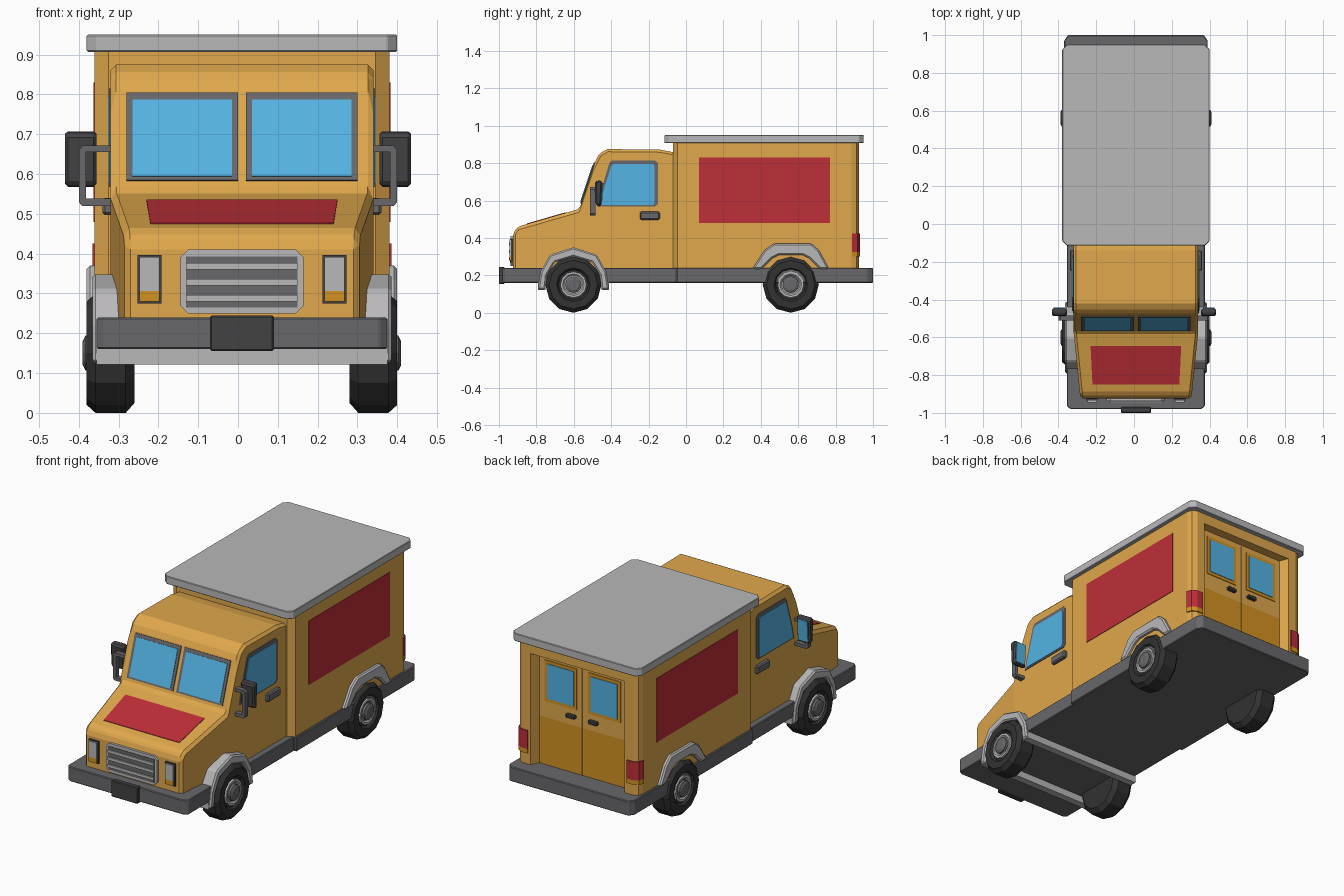
import bpy, bmesh, math
from mathutils import Vector

if "Cube" in bpy.data.objects:
    bpy.data.objects.remove(bpy.data.objects["Cube"])

CX = 0.01  # the body is centred slightly off x = 0


def material(name, r, g, b):
    m = bpy.data.materials.new(name)
    lin = [(c / 255 / 12.92 if c < 11 else ((c / 255 + 0.055) / 1.055) ** 2.4) for c in (r, g, b)]
    m.diffuse_color = (*lin, 1)
    m.use_nodes = True
    m.node_tree.nodes["Principled BSDF"].inputs["Base Color"].default_value = m.diffuse_color
    return m


YELLOW = material("body yellow", 224, 168, 76)
AMBER = material("amber", 212, 146, 34)
RED = material("panel red", 190, 46, 56)
BLUE = material("glass blue", 84, 180, 228)
LIGHT = material("light grey", 186, 184, 186)
GREY = material("trim grey", 104, 104, 107)
DARK = material("dark grey", 66, 66, 68)
TYRE = material("tyre black", 50, 50, 51)


def finish(name, bm, mat, bevel=0):
    bmesh.ops.recalc_face_normals(bm, faces=bm.faces)
    me = bpy.data.meshes.new(name)
    bm.to_mesh(me)
    bm.free()
    me.materials.append(mat)
    ob = bpy.data.objects.new(name, me)
    bpy.context.collection.objects.link(ob)
    if bevel:
        mod = ob.modifiers.new("bevel", "BEVEL")
        mod.width, mod.segments, mod.limit_method = bevel, 1, "ANGLE"
    return ob


def sweep(pts, vec):
    """Closed solid: polygon of 3D points extruded along vec."""
    bm = bmesh.new()
    a = [bm.verts.new(p) for p in pts]
    b = [bm.verts.new(Vector(p) + Vector(vec)) for p in pts]
    bm.faces.new(a)
    bm.faces.new(b[::-1])
    for i in range(len(a)):
        j = (i + 1) % len(a)
        bm.faces.new((a[i], b[i], b[j], a[j]))
    return bm


def prism(name, pts, axis, lo, hi, mat, bevel=0):
    k = "xyz".index(axis)
    pts3 = [[*p[:k], lo, *p[k:]] for p in pts]
    vec = [0, 0, 0]
    vec[k] = hi - lo
    return finish(name, sweep(pts3, vec), mat, bevel)


def box(name, x0, x1, y0, y1, z0, z1, mat, bevel=0):
    return prism(name, [(x0, y0), (x1, y0), (x1, y1), (x0, y1)], "z", z0, z1, mat, bevel)


def chamfered(x0, x1, y0, y1, c):
    return [(x0 + c, y0), (x1 - c, y0), (x1, y0 + c), (x1, y1 - c),
            (x1 - c, y1), (x0 + c, y1), (x0, y1 - c), (x0, y0 + c)]


def mirrored(half):
    """Full outline from a half outline of (offset, other) pairs."""
    return [(CX + x, v) for x, v in half] + [(CX - x, v) for x, v in half[::-1]]


def lathe(name, rings, s, y, z, mat, n=12):
    bm = bmesh.new()
    loops = [[bm.verts.new((CX + s * x, y + r * math.sin(i * math.tau / n), z - r * math.cos(i * math.tau / n)))
              for i in range(n)] for r, x in rings]
    for a, b in zip(loops, loops[1:]):
        for i in range(n):
            bm.faces.new((a[i], a[(i + 1) % n], b[(i + 1) % n], b[i]))
    bm.faces.new(loops[0])
    bm.faces.new(loops[-1])
    finish(name, bm, mat)


# Chassis with bumpers and front plate
prism("chassis", mirrored([(0.345, -0.98), (0.365, -0.965), (0.365, -0.05), (0.38, -0.05),
                           (0.38, 0.97), (0.36, 1.0)]), "z", 0.16, 0.24, GREY, 0.004)
box("number_plate", CX - 0.08, CX + 0.08, -1.0, -0.97, 0.155, 0.245, DARK, 0.004)

# Cab: side profile, narrowing toward the hood front
profile = [(-0.925, 0.2), (-0.925, 0.425), (-0.90, 0.46), (-0.57, 0.555), (-0.485, 0.81),
           (-0.465, 0.85), (-0.42, 0.875), (-0.14, 0.872), (-0.05, 0.855), (-0.05, 0.2)]
bm = sweep([(CX - 0.33, *p) for p in profile], (0.66, 0, 0))
bmesh.ops.bisect_plane(bm, geom=bm.verts[:] + bm.edges[:] + bm.faces[:], dist=1e-4,
                       plane_co=(0, -0.57, 0), plane_no=(0, 1, 0))
for v in bm.verts:
    if v.co.y < -0.571:
        v.co.x -= math.copysign(0.036 * (-0.57 - v.co.y) / 0.355, v.co.x - CX)
finish("cab", bm, YELLOW, 0.014)

# Cargo box: notched plan leaves the rear door recess, solid cap above it
corner = [(0.335, -0.07), (0.37, -0.045), (0.37, 0.885), (0.36, 0.912), (0.335, 0.925)]
prism("cargo_walls", mirrored(corner + [(0.285, 0.925), (0.265, 0.875)]), "z", 0.2, 0.85, YELLOW)
prism("cargo_top", mirrored(corner), "z", 0.85, 0.915, YELLOW)
prism("roof", chamfered(CX - 0.39, CX + 0.39, -0.115, 0.95, 0.025), "z", 0.907, 0.95, LIGHT, 0.003)


# Windscreen and hood panel lie on the sloped cab faces
def screen(x, z):
    return (x, -0.57 + (z - 0.555) * 0.085 / 0.255, z)


def hood(x, y):
    return (x, y, 0.46 + (y + 0.90) * 0.095 / 0.33)


n_screen = Vector((0, -0.949, 0.316))
n_hood = Vector((0, -0.277, 0.961))
for s in (-1, 1):
    for name, a, b, z0, z1, t, mat in (("windscreen_frame", 0.01, 0.29, 0.583, 0.803, 0.005, GREY),
                                       ("windscreen_glass", 0.025, 0.275, 0.592, 0.785, 0.008, BLUE)):
        pts = [screen(CX + s * x, z) for x, z in ((a, z0), (b, z0), (b, z1), (a, z1))]
        finish(name, sweep(pts, n_screen * t), mat)
finish("hood_panel", sweep([hood(CX - 0.23, -0.85), hood(CX + 0.23, -0.85), hood(CX + 0.24, -0.645),
                            hood(CX - 0.24, -0.645)], n_hood * 0.003), RED)

# Grille
prism("grille_frame", chamfered(CX - 0.155, CX + 0.155, 0.25, 0.41, 0.02), "y", -0.938, -0.91, LIGHT)
box("grille_inset", CX - 0.14, CX + 0.14, -0.941, -0.93, 0.265, 0.393, GREY)
for z in (0.288, 0.328, 0.368):
    box("grille_slat", CX - 0.14, CX + 0.14, -0.947, -0.93, z - 0.008, z + 0.008, LIGHT)

# Parts repeated on both sides
for s in (-1, 1):
    def sx(v):
        return CX + s * v

    # Headlamps
    box("headlamp_frame", sx(0.202), sx(0.262), -0.935, -0.91, 0.275, 0.397, DARK)
    box("headlamp_lens", sx(0.207), sx(0.257), -0.944, -0.92, 0.306, 0.392, LIGHT)
    box("turn_signal", sx(0.207), sx(0.257), -0.944, -0.92, 0.28, 0.306, AMBER)

    # Side window, door handle and red cargo panel
    prism("side_window_frame", [(-0.475, 0.568), (-0.46, 0.635), (-0.41, 0.80), (-0.395, 0.815), (-0.165, 0.815),
                                (-0.15, 0.80), (-0.15, 0.583), (-0.165, 0.568)], "x", sx(0.325), sx(0.334), GREY)
    prism("side_window_glass", [(-0.46, 0.576), (-0.445, 0.64), (-0.40, 0.785), (-0.39, 0.795), (-0.178, 0.795),
                                (-0.168, 0.785), (-0.168, 0.588), (-0.178, 0.576)], "x", sx(0.329), sx(0.337), BLUE)
    box("cab_door_handle", sx(0.32), sx(0.35), -0.247, -0.14, 0.497, 0.54, GREY, 0.006)
    box("cargo_side_panel", sx(0.366), sx(0.373), 0.07, 0.77, 0.48, 0.83, RED)

    # Tail lamps wrapping the rear corners
    tail = [(sx(0.30), 0.90), (sx(0.30), 0.931), (sx(0.34), 0.931), (sx(0.366), 0.916), (sx(0.376), 0.888),
            (sx(0.36), 0.885)]
    prism("tail_lamp", tail, "z", 0.325, 0.425, RED)
    prism("tail_signal", tail, "z", 0.30, 0.325, AMBER)

    # Rear doors inside the recess
    box("rear_door_lower", sx(0.004), sx(0.263), 0.87, 0.879, 0.24, 0.50, AMBER)
    box("rear_door_upper", sx(0.004), sx(0.263), 0.87, 0.879, 0.50, 0.84, YELLOW)
    box("rear_window_frame", sx(0.035), sx(0.23), 0.874, 0.883, 0.59, 0.815, AMBER)
    box("rear_window_glass", sx(0.052), sx(0.213), 0.877, 0.886, 0.607, 0.798, BLUE)
    box("rear_door_handle", sx(0.04), sx(0.095), 0.875, 0.897, 0.54, 0.56, DARK, 0.004)

    # Wing mirror on its bracket (these are centred on x = 0)
    prism("wing_mirror", [(-0.482, 0.575), (-0.455, 0.565), (-0.447, 0.70), (-0.462, 0.71), (-0.488, 0.70)],
          "x", s * 0.355, s * 0.435, DARK, 0.008)
    finish("mirror_glass", sweep([(s * 0.365, -0.455, 0.58), (s * 0.425, -0.455, 0.58), (s * 0.425, -0.448, 0.695),
                                  (s * 0.365, -0.448, 0.695)], (0, 0.006, 0)), BLUE)
    prism("mirror_bracket", [(s * x, z) for x, z in (
        (0.32, 0.672), (0.39, 0.672), (0.40, 0.66), (0.40, 0.53), (0.392, 0.52), (0.32, 0.52),
        (0.32, 0.538), (0.382, 0.538), (0.382, 0.655), (0.32, 0.655))], "y", -0.512, -0.485, GREY)

    # Wheel arches: outer outline then inner outline back
    front = [(-0.19, 0.125), (-0.175, 0.22), (-0.125, 0.31), (0, 0.35), (0.125, 0.31), (0.175, 0.22), (0.19, 0.125),
             (0.15, 0.125), (0.142, 0.20), (0.10, 0.27), (0, 0.30), (-0.10, 0.27), (-0.142, 0.20), (-0.15, 0.125)]
    rear = [(-0.205, 0.235), (-0.14, 0.335), (-0.09, 0.37), (0.11, 0.37), (0.15, 0.335), (0.205, 0.235),
            (0.155, 0.235), (0.10, 0.29), (0.06, 0.31), (-0.06, 0.31), (-0.10, 0.29), (-0.155, 0.235)]
    for name, outline, y in (("front_wheel_arch", front, -0.602), ("rear_wheel_arch", rear, 0.56)):
        prism(name, [(y + a, z) for a, z in outline], "x", sx(0.30), sx(0.376 if outline is front else 0.39),
              LIGHT, 0.008)

    # Wheels
    for y in (-0.602, 0.56):
        lathe("tyre", [(0.125, 0.27), (0.15, 0.292), (0.15, 0.368), (0.13, 0.39), (0.09, 0.39), (0.08, 0.376)],
              s, y, 0.15, TYRE)
        lathe("wheel_rim", [(0.07, 0.36), (0.07, 0.388), (0.058, 0.388), (0.05, 0.38)], s, y, 0.15, LIGHT)
        lathe("wheel_hub", [(0.044, 0.36), (0.044, 0.393), (0.03, 0.40)], s, y, 0.15, GREY)

# Cross bars joining the front arch feet under the chassis
for y in (-0.772, -0.432):
    box("arch_cross_bar", CX - 0.365, CX + 0.365, y - 0.02, y + 0.02, 0.122, 0.165, LIGHT)
